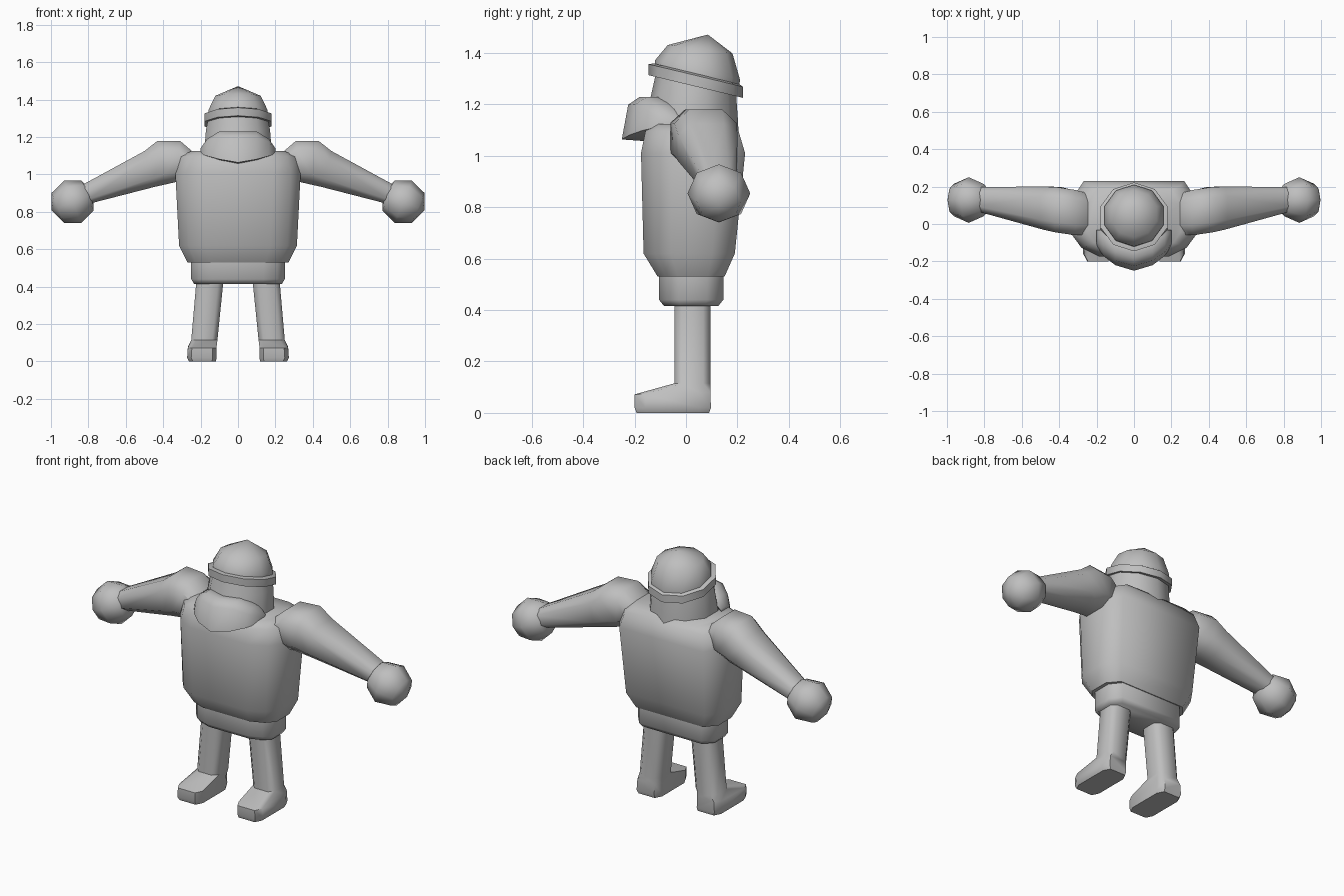
import bpy, bmesh, math
from mathutils import Vector, Matrix

cube = bpy.data.objects.get("Cube")
if cube:
    bpy.data.objects.remove(cube, do_unlink=True)

grey = bpy.data.materials.new("plain_grey")
grey.use_nodes = True
COLOUR = (0.52, 0.52, 0.52, 1)
grey.diffuse_color = COLOUR
grey.node_tree.nodes["Principled BSDF"].inputs["Base Color"].default_value = COLOUR


def finish(name, bm, angle=55):
    bmesh.ops.recalc_face_normals(bm, faces=bm.faces)
    me = bpy.data.meshes.new(name)
    bm.to_mesh(me)
    bm.free()
    me.materials.append(grey)
    ob = bpy.data.objects.new(name, me)
    bpy.context.collection.objects.link(ob)
    bpy.ops.object.select_all(action='DESELECT')
    ob.select_set(True)
    bpy.context.view_layer.objects.active = ob
    bpy.ops.object.shade_smooth_by_angle(angle=math.radians(angle))
    return ob


def loft(name, rings, side=1, angle=55):
    """Skin a stack of equal-length rings and cap both ends."""
    bm = bmesh.new()
    vs = [[bm.verts.new((p[0] * side, p[1], p[2])) for p in r] for r in rings]
    n = len(vs[0])
    for a, b in zip(vs, vs[1:]):
        for i in range(n):
            j = (i + 1) % n
            bm.faces.new((a[i], a[j], b[j], b[i]))
    bm.faces.new(vs[0])
    bm.faces.new(vs[-1])
    bmesh.ops.remove_doubles(bm, verts=bm.verts, dist=0.0005)
    return finish(name, bm, angle)


def torso_ring(z, w, f, b):
    d = b - f
    half = [(.55 * w, f), (.84 * w, f + .12 * d), (w, f + .3 * d),
            (w, b - .25 * d), (.8 * w, b)]
    return [(x, y, z) for x, y in half] + [(-x, y, z) for x, y in reversed(half)]


def round_ring(cy, cz, rx, ry, slope=0, n=10):
    """Ten-sided ring that tips down towards the back."""
    pts = []
    for i in range(n):
        a = math.pi / 2 + i * 2 * math.pi / n
        y = ry * math.sin(a)
        pts.append((rx * math.cos(a), cy + y, cz + slope * y))
    return pts


def cut_square(c):
    """Unit square with its corners cut off."""
    return [(c, 0), (1 - c, 0), (1, c), (1, 1 - c),
            (1 - c, 1), (c, 1), (0, 1 - c), (0, c)]


# Torso and hips
loft("torso", [torso_ring(*r) for r in (
    (.53, .27, -.11, .15), (.62, .315, -.165, .19), (1.01, .335, -.175, .23),
    (1.095, .312, -.158, .205), (1.125, .25, -.14, .185))])
loft("hips", [torso_ring(*r) for r in (
    (.415, .235, -.085, .125), (.44, .25, -.105, .145), (.54, .25, -.105, .145))])

# Head
loft("head", [round_ring(.02, 1.08, .19, .185), round_ring(.02, 1.14, .188, .182),
              round_ring(.03, 1.24, .18, .165), round_ring(.035, 1.33, .16, .15)])

# Cap: tilted brim band and faceted crown
loft("cap_brim", [round_ring(.04, 1.27, .172, .17, -.24),
                  round_ring(.038, 1.27, .188, .184, -.24),
                  round_ring(.038, 1.313, .188, .184, -.24),
                  round_ring(.04, 1.32, .165, .165, -.24)], angle=40)
loft("cap_crown", [round_ring(.042, 1.30, .165, .165, -.23),
                   round_ring(.045, 1.335, .165, .165, -.23),
                   round_ring(.055, 1.415, .128, .126, -.13),
                   round_ring(.085, 1.472, 0, 0)])

# Beard: rounded band wrapped around the lower face
beard = []
for x, dy, top, low, k in ((0, 0, 1.23, 1.057, 1), (.1, .03, 1.23, 1.075, 1),
                           (.165, .08, 1.19, 1.095, .85), (.2, .135, 1.14, 1.11, .5)):
    h = top - low
    prof = ((-.25, .04), (-.225, .82), (-.18, 1), (-.12, 1), (-.085, .8), (-.10, .5), (-.15, 0))
    beard.append([(x, -.25 + dy + (y + .25) * k, low + t * h) for y, t in prof])
loft("beard", [[(-x, y, z) for x, y, z in r] for r in reversed(beard[1:])] + beard, angle=60)

for side, label in ((1, "left"), (-1, "right")):
    # Arm: sections given by top point, bottom point and y range
    rings = []
    for tx, tz, bx, bz, y0, y1 in (
            (.24, 1.12, .28, .99, -.06, .165), (.31, 1.18, .33, .96, -.06, .182),
            (.43, 1.18, .38, .948, -.045, .198), (.50, 1.125, .44, .935, -.03, .2),
            (.84, .94, .79, .845, .065, .198)):
        rings.append([(bx + (tx - bx) * v, y0 + (y1 - y0) * u, bz + (tz - bz) * v)
                      for u, v in cut_square(.23)])
    loft(label + "_arm", rings, side)

    # Hand: coarse ball with its pole along the arm
    bm = bmesh.new()
    bmesh.ops.create_uvsphere(bm, u_segments=8, v_segments=4, radius=.122)
    turn = Matrix.Rotation(side * math.radians(112), 4, 'Y')
    bm.transform(Matrix.Translation(Vector((side * .884, .128, .854))) @ turn)
    finish(label + "_hand", bm, 60)

    # Leg and foot: the lower rings stretch forward into the toe
    rings = []
    for x0, x1, y0, y1, zf, zb, c in (
            (.075, .22, -.045, .095, .46, .46, .2), (.11, .25, -.045, .095, .115, .115, .2),
            (.115, .268, -.2, .095, .072, .08, .14), (.115, .272, -.2, .097, .02, .02, .14),
            (.118, .262, -.192, .09, 0, 0, .14)):
        rings.append([(x0 + (x1 - x0) * u, y0 + (y1 - y0) * v, zf + (zb - zf) * v)
                      for u, v in cut_square(c)])
    loft(label + "_leg", rings, side)
